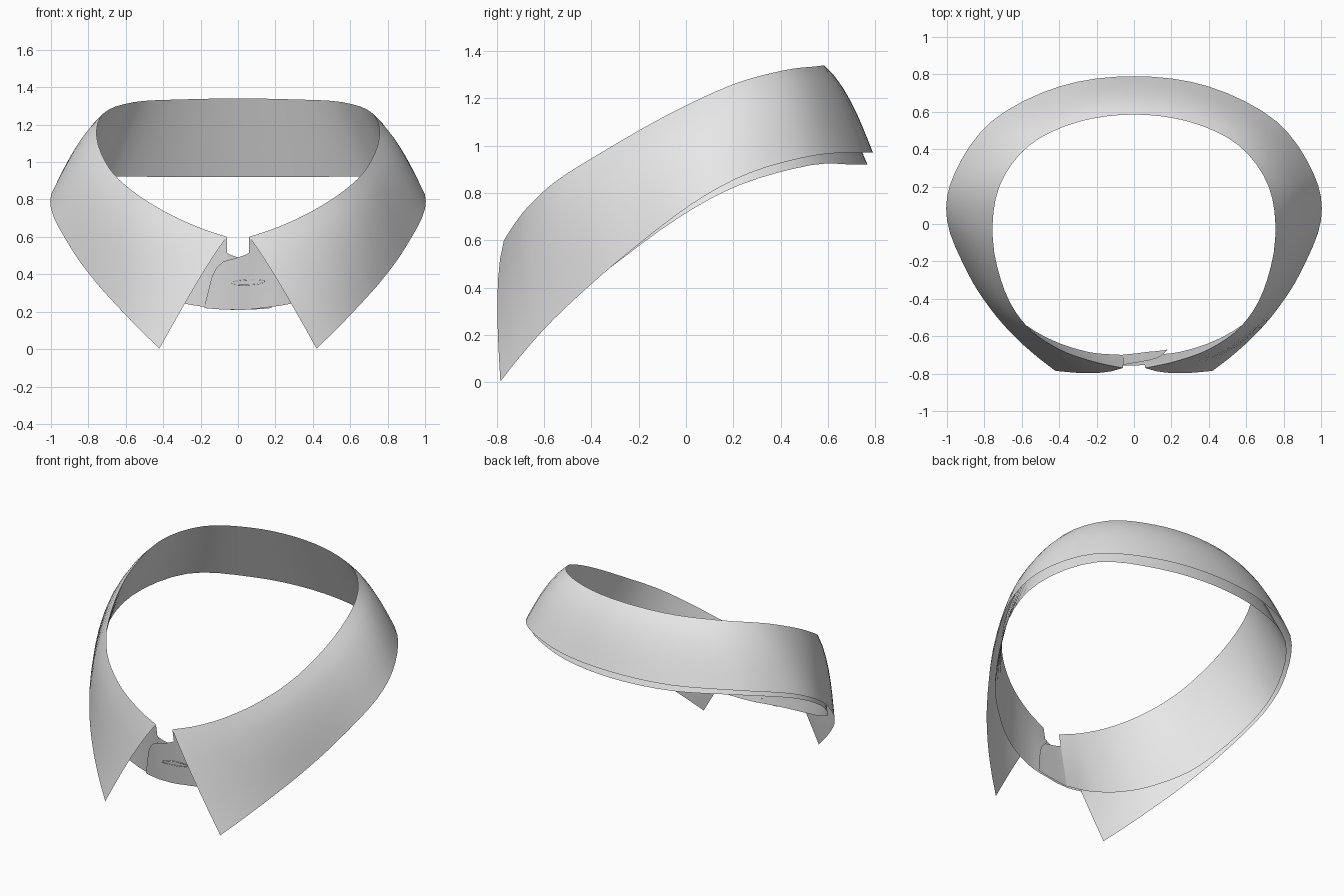
import bpy, math
from mathutils import Vector

if "Cube" in bpy.data.objects:
    bpy.data.objects.remove(bpy.data.objects["Cube"])

mat = bpy.data.materials.new("light_grey_cloth")
mat.diffuse_color = (0.8, 0.8, 0.8, 1)
mat.use_nodes = True
mat.node_tree.nodes["Principled BSDF"].inputs["Base Color"].default_value = mat.diffuse_color

# Half outlines, centre front to centre back
FOLD = [(.06, -.77, .60), (.22, -.735, .655), (.40, -.67, .74), (.57, -.55, .85), (.69, -.36, .97),
        (.755, -.08, 1.13), (.72, .20, 1.26), (.56, .42, 1.32), (.30, .545, 1.335), (0, .585, 1.34)]
LEAF = [(.42, -.785, .003), (.53, -.70, .11), (.65, -.59, .235), (.77, -.45, .37), (.89, -.26, .535),
        (1.0, .02, .75), (.96, .27, .885), (.76, .55, .96), (.40, .735, .97), (0, .79, .972)]
STAND = [(.06, -.70, .212), (.24, -.685, .235), (.44, -.62, .28), (.62, -.51, .35), (.80, -.34, .47),
         (.95, -.04, .69), (.935, .23, .835), (.74, .53, .918), (.39, .71, .92), (0, .768, .92)]


def full_curve(half, steps=4):
    """Mirror a half outline and smooth it through its points."""
    p = [Vector(a) for a in half]
    p += [Vector((-a.x, a.y, a.z)) for a in reversed(p[:-1])]
    p = [2 * p[0] - p[1]] + p + [2 * p[-1] - p[-2]]
    out = []
    for i in range(1, len(p) - 2):
        a, b, c, d = p[i - 1:i + 3]
        for k in range(steps):
            t = k / steps
            out.append(0.5 * (2 * b + (c - a) * t + (2 * a - 5 * b + 4 * c - d) * t * t
                              + (3 * b - a - 3 * c + d) * t ** 3))
    return out + [p[-2]]


def grid_object(name, columns):
    """Smooth sheet from equal-length columns of points."""
    n = len(columns[0])
    verts = [v for col in columns for v in col]
    faces = [(i * n + j, i * n + j + 1, (i + 1) * n + j + 1, (i + 1) * n + j)
             for i in range(len(columns) - 1) for j in range(n - 1)]
    return mesh_object(name, verts, faces)


def mesh_object(name, verts, faces):
    me = bpy.data.meshes.new(name)
    me.from_pydata(verts, [], faces)
    me.materials.append(mat)
    me.polygons.foreach_set("use_smooth", [True] * len(faces))
    ob = bpy.data.objects.new(name, me)
    bpy.context.collection.objects.link(ob)
    return ob


def ruled(top, bottom, bulge, rows=7):
    """Columns from top edge to bottom edge, bowed outward by bulge."""
    cols = []
    for a, b in zip(top, bottom):
        out = Vector((a.x + b.x, a.y + b.y, 0.6)).normalized()
        cols.append([a.lerp(b, j / rows) + out * bulge * math.sin(math.pi * (j / rows) ** 0.75)
                     for j in range(rows + 1)])
    return cols


fold = full_curve(FOLD)
# Turned-down leaf with pointed tips, and the inner band it hangs from
grid_object("collar_leaf", ruled(fold, full_curve(LEAF), 0.024))
grid_object("collar_stand", list(reversed(ruled(fold, full_curve(STAND), 0.0))))


def band_y(x, z):
    return -.70 + .5 * x * x - .18 * (z - .21)


def lift(x):
    return .014 * min(1, max(0, (.06 - x) / .12))


# Rounded front tabs: one overlaps the other
TAB = [(.06, .515), (.03, .50), (0, .49), (-.08, .468), (-.115, .435), (-.14, .385), (-.162, .30), (-.18, .225)]
for name, side in (("front_overlap_tab", 1), ("front_under_tab", -1)):
    cols = []
    for x, top in TAB:
        low = .21 + .3 * x * x
        zs = [low + (top - low) * j / 6 for j in range(7)]
        cols.append([(side * x, band_y(x, z) - side * lift(x), z) for z in zs])
    grid_object(name, cols if side < 0 else cols[::-1])

# Buttonhole: thin pointed slit with a raised stitched rim
ring = []
for scale, out in ((1, .002), (1, .006), (.75, .006), (.75, .002)):
    for k in range(20):
        a = 2 * math.pi * k / 20
        x = .055 + .09 * (scale * .2 + .8) * math.cos(a)
        z = .357 + .016 * scale * math.sin(a) + .05 * (x - .055)
        ring.append((x, band_y(x, z) - lift(x) - out, z))
faces = [(r * 20 + k, r * 20 + (k + 1) % 20, (r + 1) * 20 + (k + 1) % 20, (r + 1) * 20 + k)
         for r in range(3) for k in range(20)]
mesh_object("buttonhole", ring, faces)
